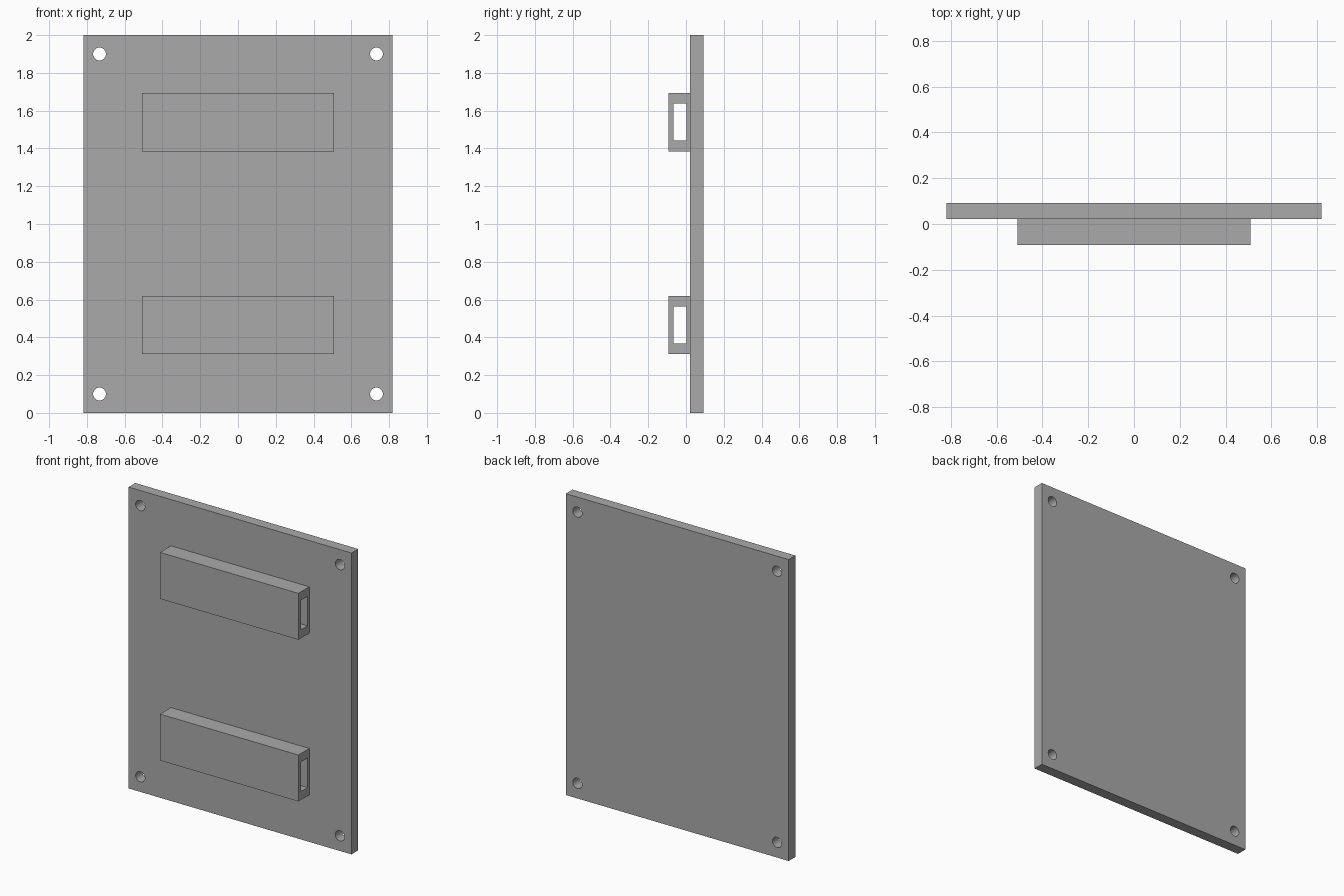
import bpy
import math

cube = bpy.data.objects.get("Cube")
if cube:
    bpy.data.objects.remove(cube, do_unlink=True)

# Single grey material
grey = bpy.data.materials.new("plain grey")
grey.use_nodes = True
COLOUR = (0.4, 0.4, 0.4, 1.0)
grey.diffuse_color = COLOUR
grey.node_tree.nodes["Principled BSDF"].inputs["Base Color"].default_value = COLOUR


def box(name, x, y, z):
    """Axis-aligned box from (low, high) ranges."""
    ranges = (x, y, z)
    bpy.ops.mesh.primitive_cube_add(size=1, location=[(a + b) / 2 for a, b in ranges])
    obj = bpy.context.object
    obj.name = name
    obj.scale = [b - a for a, b in ranges]
    bpy.ops.object.transform_apply(location=False, rotation=False, scale=True)
    obj.data.materials.append(grey)
    return obj


def cut(target, cutter):
    """Subtract the cutter from the target, then discard the cutter."""
    cutter.hide_render = True
    mod = target.modifiers.new("cut", 'BOOLEAN')
    mod.operation = 'DIFFERENCE'
    mod.solver = 'EXACT'
    mod.object = cutter
    bpy.context.view_layer.objects.active = target
    bpy.ops.object.modifier_apply(modifier=mod.name)
    bpy.data.objects.remove(cutter, do_unlink=True)


# Backing plate with a round hole in each corner
FRONT, JOIN, BACK = -0.092, 0.022, 0.092
plate = box("mounting_plate", (-0.818, 0.818), (JOIN, BACK), (0, 2))
for x in (-0.733, 0.733):
    for z in (0.1, 1.9):
        bpy.ops.mesh.primitive_cylinder_add(
            vertices=32, radius=0.034, depth=0.5,
            location=(x, JOIN, z), rotation=(math.pi / 2, 0, 0))
        hole = bpy.context.object
        hole.data.materials.append(grey)
        cut(plate, hole)

bpy.ops.object.select_all(action='DESELECT')
plate.select_set(True)
bpy.context.view_layer.objects.active = plate
bpy.ops.object.shade_smooth_by_angle(angle=math.radians(30))

# Two strap loops, each a box with a slot running through it sideways
for name, mid in (("lower_strap_loop", 0.466), ("upper_strap_loop", 1.539)):
    loop = box(name, (-0.508, 0.508), (FRONT, JOIN), (mid - 0.154, mid + 0.154))
    slot = box("slot_cutter", (-1, 1), (-0.067, 0.003), (mid - 0.098, mid + 0.098))
    cut(loop, slot)
